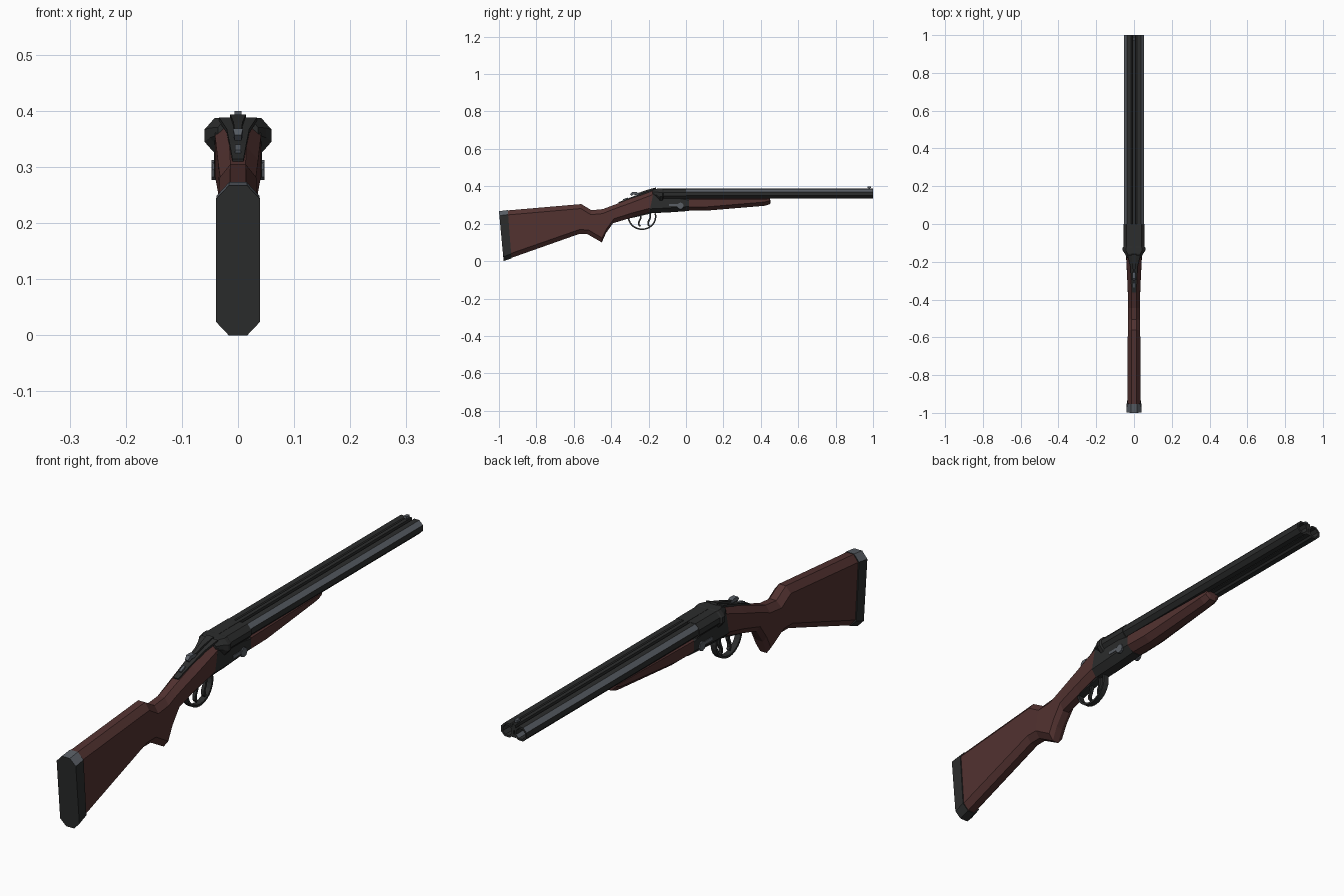
import bpy, bmesh, math
from mathutils import Vector

cube = bpy.data.objects.get("Cube")
if cube:
    bpy.data.objects.remove(cube, do_unlink=True)


def material(name, rgb):
    m = bpy.data.materials.new(name)
    m.use_nodes = True
    m.diffuse_color = (*rgb, 1)
    m.node_tree.nodes["Principled BSDF"].inputs["Base Color"].default_value = (*rgb, 1)
    return m


WOOD = material("red brown wood", (0.085, 0.032, 0.03))
BLACK = material("blackened steel", (0.025, 0.026, 0.026))
STEEL = material("worn steel", (0.10, 0.112, 0.13))


def loft(name, rings, mats, accent=None):
    """Skin matching rings, cap the ends; accent(normal) picks second colour."""
    bm = bmesh.new()
    rows = [[bm.verts.new(p) for p in ring] for ring in rings]
    n = len(rows[0])
    for a, b in zip(rows, rows[1:]):
        for i in range(n):
            j = (i + 1) % n
            bm.faces.new((a[i], a[j], b[j], b[i]))
    bm.faces.new(rows[0])
    bm.faces.new(rows[-1])
    bmesh.ops.recalc_face_normals(bm, faces=bm.faces)
    bm.normal_update()
    for f in bm.faces:
        f.material_index = int(bool(accent and accent(f.normal)))
    me = bpy.data.meshes.new(name)
    bm.to_mesh(me)
    bm.free()
    for m in mats:
        me.materials.append(m)
    ob = bpy.data.objects.new(name, me)
    bpy.context.collection.objects.link(ob)
    return ob


def section(yt, zt, yb, zb, w, flat=0.42, cut=0.024):
    """Chamfered slice between a top and a bottom point."""
    top, bot = Vector((0, yt, zt)), Vector((0, yb, zb))
    c = min(cut / (top - bot).length, 0.4)
    f = w * flat
    outline = [(f, 0), (w, c), (w, 1 - c), (f, 1), (-f, 1), (-w, 1 - c), (-w, c), (-f, 0)]
    return [top.lerp(bot, t) + Vector((x, 0, 0)) for x, t in outline]


def octagon(x, y, z, r):
    k = r / math.cos(math.pi / 8)
    angles = [math.pi / 8 + i * math.pi / 4 for i in range(8)]
    return [(x + k * math.cos(a), y, z + k * math.sin(a)) for a in angles]


def strip(name, path, widths, thick, mat):
    """Flat band swept along a path in the side plane."""
    pts = [Vector((0, y, z)) for y, z in path]
    rings = []
    for i, p in enumerate(pts):
        d = (pts[min(i + 1, len(pts) - 1)] - pts[max(i - 1, 0)]).normalized()
        side = Vector((0, -d.z, d.y)) * thick / 2
        x = Vector((widths[i] if isinstance(widths, list) else widths, 0, 0))
        rings.append([p + x + side, p - x + side, p - x - side, p + x - side])
    return loft(name, rings, [mat])


def box(name, x, y, z, mat):
    ring = lambda v: [(x[0], v, z[0]), (x[1], v, z[0]), (x[1], v, z[1]), (x[0], v, z[1])]
    return loft(name, [ring(y[0]), ring(y[1])], [mat])


# Stock with pistol grip
stock = [(-.955, .271, -.935, .017, .034), (-.56, .305, -.575, .144, .033),
         (-.505, .272, -.527, .144, .033), (-.445, .278, -.45, .10, .031),
         (-.405, .293, -.428, .15, .031), (-.37, .306, -.39, .203, .032),
         (-.29, .337, -.29, .233, .036), (-.17, .38, -.195, .26, .041)]
loft("stock", [section(*s) for s in stock], [WOOD])

# Butt plate
loft("butt_plate", [section(-1, .267, -.975, 0, .039), section(-.953, .273, -.933, .015, .038)],
     [BLACK, STEEL], lambda n: n.z > .3)

# Receiver body and the wider breech block above it
loft("receiver", [section(-.17, .384, -.197, .256, .041), section(-.1, .37, -.1, .26, .043),
                  section(.015, .35, .015, .268, .043)], [BLACK])


def breech_ring(y, w, zb, zt):
    h = (zt - zb) * .33
    right = [(w * .7, zt), (w, zt - h), (w, zb + h), (w * .7, zb)]
    return [(x, y, z) for x, z in right] + [(-x, y, z) for x, z in reversed(right)]


loft("breech_block", [breech_ring(-.18, .036, .345, .383), breech_ring(-.155, .05, .335, .387),
                      breech_ring(-.14, .06, .325, .387), breech_ring(-.125, .06, .325, .387),
                      breech_ring(-.12, .055, .33, .386), breech_ring(0, .055, .33, .386)], [BLACK])

# Twin barrels with open bores
for side, label in ((1, "left"), (-1, "right")):
    x = side * .027
    rings = [octagon(x, -.1, .36, .025), octagon(x, 1, .36, .025),
             octagon(x, 1, .36, .018), octagon(x, .9, .36, .018)]
    loft(label + "_barrel", rings, [BLACK, STEEL],
         lambda n, s=side: n.z > .3 and n.x * s > .3)
    # Hinge pin and side lug
    pin = [(side * d, -.03 + .018 * math.cos(a), .295 + .018 * math.sin(a))
           for d in (.038, .047) for a in [i * math.pi / 4 for i in range(8)]]
    loft(label + "_hinge_pin", [pin[:8], pin[8:]], [STEEL])
    box(label + "_side_lug", sorted((side * .038, side * .045)), (-.09, -.045), (.295, .306), STEEL)

# Ribs and bead sight
box("top_rib", (-.007, .007), (-.15, 1), (.365, .387), BLACK)
box("lower_rib", (-.008, .008), (0, 1), (.34, .352), BLACK)
box("sight_post", (-.003, .003), (.975, .985), (.385, .393), STEEL)
box("sight_bead", (-.006, .006), (.971, .989), (.391, .4), STEEL)

# Fore-end
fore = [(.015, .35, .015, .27, .043), (.11, .35, .11, .27, .041),
        (.42, .35, .42, .296, .034), (.44, .349, .45, .305, .03), (.445, .347, .452, .322, .026)]
loft("fore_end", [section(*s, cut=.02) for s in fore], [WOOD])

# Tang, top lever and safety
strip("tang", [(-.36, .311), (-.29, .339), (-.22, .364), (-.165, .385)],
      [.01, .015, .02, .034], .008, BLACK)
strip("top_lever", [(-.16, .388), (-.21, .374), (-.25, .36), (-.275, .358)],
      [.014, .008, .006, .006], .012, BLACK)
strip("lever_thumb_piece", [(-.25, .352), (-.265, .362), (-.285, .362), (-.295, .352)],
      [.005, .009, .009, .006], .014, STEEL)
strip("safety_slider", [(-.335, .325), (-.31, .335)], .005, .012, STEEL)

# Trigger guard and two triggers
arc = [math.radians(165 + i * 15) for i in range(15)]
strip("trigger_guard", [(-.235 + .073 * math.cos(a), .238 + .068 * math.sin(a)) for a in arc],
      .011, .008, BLACK)
strip("trigger_plate", [(-.32, .229), (-.28, .237), (-.19, .258)], .014, .008, BLACK)
for name, y in (("front_trigger", -.19), ("rear_trigger", -.24)):
    strip(name, [(y, .26), (y - .002, .23), (y - .012, .208), (y - .012, .195), (y - .005, .186)],
          .006, .009, BLACK)
